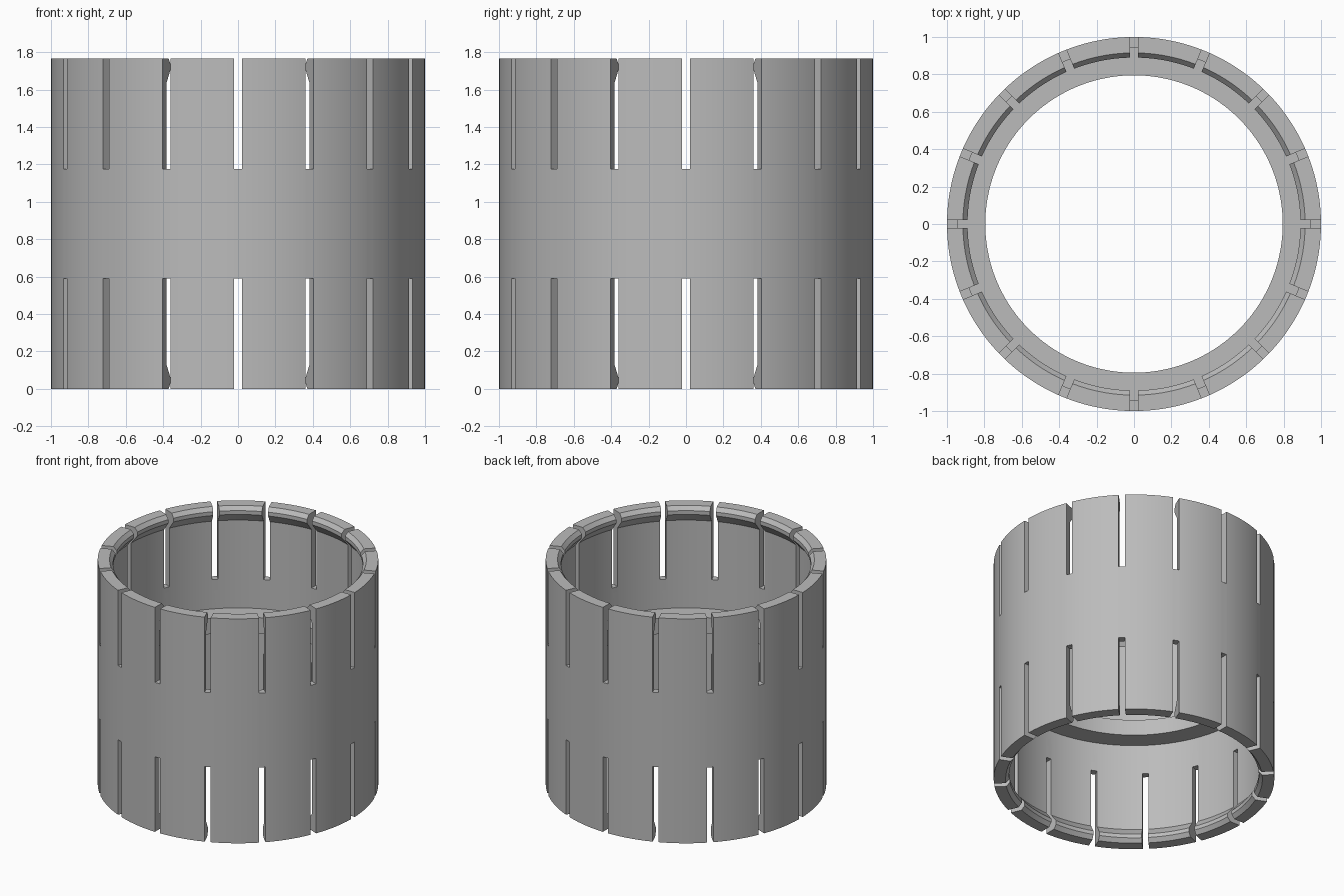
import bpy, bmesh, math
from mathutils import Matrix, Vector

cube = bpy.data.objects.get("Cube")
if cube:
    bpy.data.objects.remove(cube, do_unlink=True)

HEIGHT, SLOTS, SEGMENTS = 1.765, 16, 128
SLOT_DEPTH, SLOT_WIDTH = 0.59, 0.045
MID = HEIGHT / 2

# One flat grey
grey = bpy.data.materials.new("grey")
grey.use_nodes = True
grey.diffuse_color = (0.5, 0.5, 0.5, 1)
grey.node_tree.nodes["Principled BSDF"].inputs["Base Color"].default_value = (0.5, 0.5, 0.5, 1)


def make_object(name, bm):
    bmesh.ops.recalc_face_normals(bm, faces=bm.faces)
    mesh = bpy.data.meshes.new(name)
    bm.to_mesh(mesh)
    bm.free()
    mesh.materials.append(grey)
    obj = bpy.data.objects.new(name, mesh)
    bpy.context.collection.objects.link(obj)
    return obj


# Sleeve: upper half section (radius, height above middle), mirrored downwards
upper = [(0.795, 0.062), (0.945, 0.062), (0.945, MID - 0.13), (0.89, MID - 0.06),
         (0.89, MID - 0.03), (0.915, MID), (1.0, MID)]
section = upper + [(r, -h) for r, h in reversed(upper)]
bm = bmesh.new()
rings = []
for i in range(SEGMENTS):
    turn = Matrix.Rotation(math.tau * (i + 0.5) / SEGMENTS, 3, "Z")
    rings.append([bm.verts.new(turn @ Vector((r, 0, MID + h))) for r, h in section])
for i, ring in enumerate(rings):
    after = rings[(i + 1) % SEGMENTS]
    for j in range(len(section)):
        k = (j + 1) % len(section)
        bm.faces.new((ring[j], after[j], after[k], ring[k]))
sleeve = make_object("slotted_sleeve", bm)

# Slot cutters: radial boxes around both ends
bm = bmesh.new()
for i in range(SLOTS):
    turn = Matrix.Rotation(math.tau * i / SLOTS, 4, "Z")
    for z in (0, HEIGHT):
        place = Matrix.Translation((0.95, 0, z))
        size = Matrix.Diagonal((0.3, SLOT_WIDTH, 2 * SLOT_DEPTH, 1))
        bmesh.ops.create_cube(bm, size=1, matrix=turn @ place @ size)
cutter = make_object("slot_cutter", bm)
cutter.hide_render = True

# Cut the slots and finish the shading
cut = sleeve.modifiers.new("slots", "BOOLEAN")
cut.operation = "DIFFERENCE"
cut.solver = "EXACT"
cut.object = cutter
bpy.ops.object.select_all(action="DESELECT")
sleeve.select_set(True)
bpy.context.view_layer.objects.active = sleeve
bpy.ops.object.modifier_apply(modifier=cut.name)
bpy.data.objects.remove(cutter, do_unlink=True)
bpy.ops.object.shade_smooth_by_angle(angle=math.radians(20))
